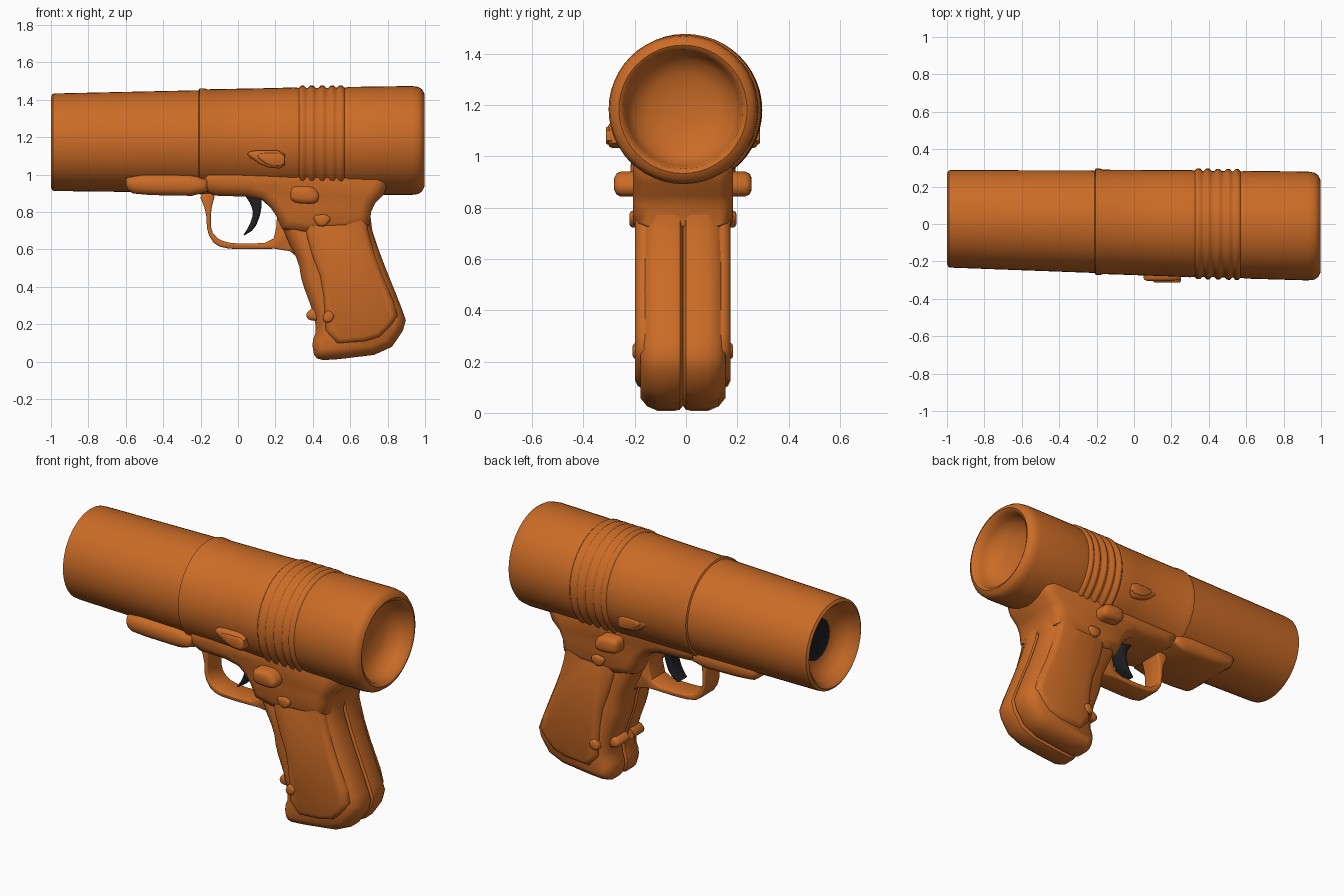
import bpy
import bmesh
import math
from mathutils import Vector

if "Cube" in bpy.data.objects:
    bpy.data.objects.remove(bpy.data.objects["Cube"], do_unlink=True)


def make_material(name, color):
    mat = bpy.data.materials.new(name)
    mat.use_nodes = True
    mat.diffuse_color = (*color, 1)
    mat.node_tree.nodes["Principled BSDF"].inputs["Base Color"].default_value = (*color, 1)
    return mat


ORANGE = make_material("orange plastic", (0.6, 0.15, 0.02))
BLACK = make_material("black plastic", (0.013, 0.014, 0.016))
MID = -0.012   # the lower frame sits slightly off centre


def finish(bm, name, mats, angle=40):
    bmesh.ops.recalc_face_normals(bm, faces=bm.faces)
    mesh = bpy.data.meshes.new(name)
    bm.to_mesh(mesh)
    bm.free()
    for m in mats:
        mesh.materials.append(m)
    obj = bpy.data.objects.new(name, mesh)
    bpy.context.collection.objects.link(obj)
    bpy.ops.object.select_all(action="DESELECT")
    obj.select_set(True)
    bpy.context.view_layer.objects.active = obj
    bpy.ops.object.shade_smooth_by_angle(angle=math.radians(angle))
    return obj


def inset(points, d):
    """Move a closed outline inwards by d."""
    pts = [Vector(p) for p in points]
    n = len(pts)
    area = sum(pts[i - 1].x * pts[i].y - pts[i].x * pts[i - 1].y for i in range(n))
    sign = 1 if area > 0 else -1
    out = []
    for i, p in enumerate(pts):
        a = (p - pts[i - 1]).normalized()
        b = (pts[(i + 1) % n] - p).normalized()
        na, nb = Vector((-a.y, a.x)) * sign, Vector((-b.y, b.x)) * sign
        out.append(p + (na + nb) * d / max(0.4, 1 + na.dot(nb)))
    return out


def round_corners(pts, times):
    for _ in range(times):
        new = []
        for i, p in enumerate(pts):
            q = pts[(i + 1) % len(pts)]
            new += [p.lerp(q, 0.22), p.lerp(q, 0.78)]
        pts = new
    return pts


def slab(name, outline, layers, mat=ORANGE, rounding=1, side=1):
    """Stack inset copies of an x-z outline along y; layers are (y, inset)."""
    bm = bmesh.new()
    rings = []
    for y, d in layers:
        pts = round_corners(inset(outline, d), rounding)
        rings.append([bm.verts.new((p.x, MID + side * y, p.y)) for p in pts])
    for r, s in zip(rings, rings[1:]):
        for i in range(len(r)):
            j = (i + 1) % len(r)
            bm.faces.new((r[i], r[j], s[j], s[i]))
    bm.faces.new(rings[0])
    bm.faces.new(rings[-1])
    return finish(bm, name, [mat])


def both_ways(w, edge):
    """Rounded layers from -w to w."""
    half = [(w - edge, 0), (w - edge * 0.35, edge * 0.3), (w, edge)]
    return [(-y, d) for y, d in reversed(half)] + half


def outward(start, w, edge):
    """Rounded layers from start out to w."""
    return [(start, 0), (w - edge, 0), (w - edge * 0.35, edge * 0.3), (w, edge)]


# Barrel: one turned profile from the muzzle plug to the rear bowl
profile = [(-0.875, 0), (-0.88, 0.12), (-0.90, 0.165), (-0.94, 0.205), (-0.985, 0.225),
           (-1.0, 0.243), (-0.99, 0.259), (-0.97, 0.261), (-0.21, 0.274),
           (-0.205, 0.284), (-0.18, 0.284), (-0.165, 0.279), (0.2, 0.284), (0.30, 0.287)]
for x in (0.345, 0.395, 0.45, 0.505, 0.55):
    profile += [(x - 0.02, 0.284), (x - 0.008, 0.296), (x + 0.008, 0.296), (x + 0.02, 0.284)]
profile += [(0.6, 0.288), (0.93, 0.291), (0.965, 0.286), (0.985, 0.272), (0.996, 0.25),
            (0.985, 0.232), (0.94, 0.222), (0.89, 0.195), (0.86, 0.14), (0.845, 0.07), (0.84, 0)]
SEGMENTS = 48
bm = bmesh.new()
rings = []
for x, r in profile:
    center = Vector((x, 0.008 - 0.02 * x, 1.178 + 0.005 * x))
    if r == 0:
        rings.append([bm.verts.new(center)])
        continue
    angles = [math.tau * k / SEGMENTS for k in range(SEGMENTS)]
    rings.append([bm.verts.new(center + Vector((0, r * math.cos(a), r * math.sin(a)))) for a in angles])
for n, (r, s) in enumerate(zip(rings, rings[1:])):
    for i in range(SEGMENTS):
        j = (i + 1) % SEGMENTS
        if len(r) == 1:
            face = bm.faces.new((r[0], s[j], s[i]))
        elif len(s) == 1:
            face = bm.faces.new((r[i], r[j], s[0]))
        else:
            face = bm.faces.new((r[i], r[j], s[j], s[i]))
        face.material_index = 1 if n == 0 else 0
finish(bm, "barrel", [ORANGE, BLACK], 50)

# Rail under the barrel
rail = [(-0.6, 1.0), (-0.6, 0.925), (-0.55, 0.892), (-0.16, 0.885), (-0.16, 1.0)]
slab("under_rail", rail, both_ways(0.205, 0.035))

# Frame joining the barrel and the grip
frame = [(-0.2, 1.06), (-0.2, 0.89), (0.11, 0.88), (0.19, 0.81), (0.25, 0.68),
         (0.7, 0.7), (0.715, 0.83), (0.8, 0.915), (0.8, 1.06)]
slab("frame", frame, both_ways(0.195, 0.055))

# Trigger guard and trigger
guard = [(-0.21, 0.9), (-0.17, 0.8), (-0.165, 0.69), (-0.12, 0.62), (-0.03, 0.6), (0.26, 0.605),
         (0.34, 0.54), (0.4, 0.75), (0.2, 0.86), (0.21, 0.74), (0.185, 0.635), (-0.02, 0.63),
         (-0.1, 0.65), (-0.145, 0.7), (-0.145, 0.81), (-0.12, 0.9)]
slab("trigger_guard", guard, both_ways(0.07, 0.008))
trigger = [(0.03, 0.9), (0.125, 0.9), (0.125, 0.8), (0.09, 0.71), (0.02, 0.665),
           (0.06, 0.725), (0.082, 0.79), (0.07, 0.84)]
slab("trigger", trigger, both_ways(0.045, 0.01), BLACK)

# Outlines of the parts that repeat on both sides
grip = [(0.2, 0.82), (0.26, 0.66), (0.325, 0.53), (0.34, 0.43), (0.4, 0.27), (0.42, 0.17),
        (0.395, 0.1), (0.41, 0.02), (0.47, 0.005), (0.8, 0.045), (0.905, 0.2), (0.87, 0.3),
        (0.765, 0.56), (0.705, 0.74), (0.72, 0.9), (0.3, 0.92)]
panel = [(0.33, 0.84), (0.38, 0.6), (0.45, 0.42), (0.47, 0.09), (0.74, 0.11),
         (0.83, 0.2), (0.86, 0.26), (0.74, 0.54), (0.685, 0.74), (0.68, 0.88)]
button = [(0.28, 0.92), (0.28, 0.85), (0.42, 0.84), (0.44, 0.89), (0.4, 0.94), (0.3, 0.94)]
boss = [(0.045, 1.105), (0.07, 1.13), (0.25, 1.13), (0.25, 1.03), (0.14, 1.04)]
boss_face = [(0.1, 1.095), (0.115, 1.115), (0.25, 1.115), (0.25, 1.045), (0.16, 1.05)]
stud = [(0.45, 0.24), (0.48, 0.28), (0.52, 0.25), (0.5, 0.21), (0.46, 0.21)]
pin = [(0.4, 0.78), (0.47, 0.79), (0.5, 0.76), (0.46, 0.72), (0.42, 0.73)]
toe = [(0.36, 0.25), (0.39, 0.285), (0.45, 0.28), (0.45, 0.22), (0.38, 0.22)]

for side, label in ((-1, "front"), (1, "back")):
    slab(label + "_grip_half", grip,
         [(0, 0.02), (0.012, 0.004), (0.03, 0), (0.1, 0), (0.14, 0.018), (0.165, 0.05)], side=side)
    slab(label + "_grip_panel", panel, outward(0.1, 0.186, 0.03), side=side)
    slab(label + "_button", button, outward(0.12, 0.268, 0.025), rounding=2, side=side)
    slab(label + "_side_boss", boss, outward(0.15, 0.292, 0.015), side=side)
    slab(label + "_boss_face", boss_face, outward(0.2, 0.3, 0.006), side=side)
    slab(label + "_grip_stud", stud, outward(0.1, 0.196, 0.012), rounding=2, side=side)
    slab(label + "_frame_pin", pin, outward(0.1, 0.208, 0.012), side=side)
    slab(label + "_grip_toe", toe, outward(0.02, 0.13, 0.015), rounding=2, side=side)
